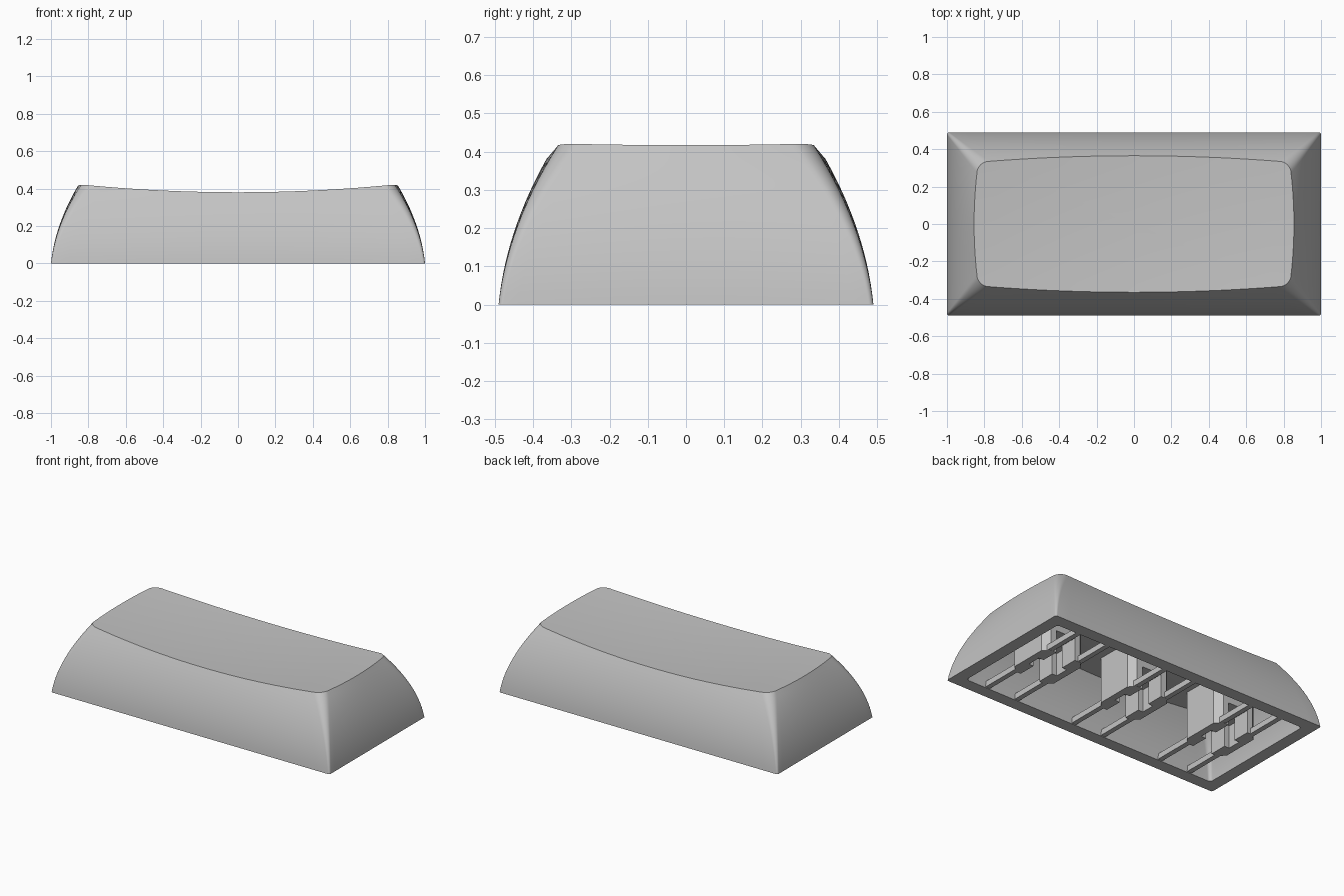
import bpy, bmesh, math

cube = bpy.data.objects.get("Cube")
if cube:
    bpy.data.objects.remove(cube, do_unlink=True)

grey = bpy.data.materials.new("mid_grey")
grey.use_nodes = True
grey.diffuse_color = (0.55, 0.55, 0.55, 1)
grey.node_tree.nodes["Principled BSDF"].inputs["Base Color"].default_value = grey.diffuse_color


def finish(name, bm, smooth=True):
    bmesh.ops.recalc_face_normals(bm, faces=bm.faces)
    mesh = bpy.data.meshes.new(name)
    bm.to_mesh(mesh)
    bm.free()
    mesh.materials.append(grey)
    obj = bpy.data.objects.new(name, mesh)
    bpy.context.collection.objects.link(obj)
    if smooth:
        bpy.ops.object.select_all(action='DESELECT')
        obj.select_set(True)
        bpy.context.view_layer.objects.active = obj
        bpy.ops.object.shade_smooth_by_angle(angle=math.radians(30))
    return obj


def outline(hx, hy, r, bow_x=0, bow_y=0, edge=12, corner=8):
    """Rounded rectangle whose sides bow outwards, counter-clockwise."""
    cx, cy = hx - bow_x - r, hy - bow_y - r
    quarter = []
    for i in range(edge):                       # right side, upper half
        u = i / edge
        quarter.append((hx - bow_x * u * u, cy * u))
    for i in range(corner + 1):
        a = math.pi / 2 * i / corner
        quarter.append((cx + r * math.cos(a), cy + r * math.sin(a)))
    for i in range(edge - 1, -1, -1):           # upper side, right half
        u = i / edge
        quarter.append((cx * u, hy - bow_y * u * u))
    left = [(-x, y) for x, y in reversed(quarter[:-1])]
    upper = quarter + left
    return upper + [(-x, -y) for x, y in upper[1:-1]]


def dish(x, y):
    return 0.372 + 0.061 * (x * x + y * y)


def wall_rings(base, rim, drop, steps=14):
    """Convex side wall from the base outline up to the rim outline."""
    rings = []
    for s in range(steps + 1):
        t = s / steps
        f = 0.3 * t + 0.7 * t * t
        rings.append([(bx + (rx - bx) * f, by + (ry - by) * f, t * (dish(rx, ry) - drop))
                      for (bx, by), (rx, ry) in zip(base, rim)])
    return rings


def cap_rings(rim, drop, steps=8):
    """Concentric rings of a dished surface, from the middle outwards."""
    rings = []
    for s in range(1, steps):
        k = s / steps
        rings.append([(x * k, y * k, dish(x * k, y * k) - drop) for x, y in rim])
    return rings


# Hollow shell: dished top, outer wall, bottom lip, inner wall, ceiling
TOP = 0.075
rim = outline(0.855, 0.365, 0.065, 0.015, 0.03)
base = outline(1.0, 0.49, 0.012)
inner_rim = outline(0.785, 0.295, 0.05, 0.01, 0.02)
inner_base = outline(0.92, 0.41, 0.02)
rings = (cap_rings(rim, 0) + wall_rings(base, rim, 0)[::-1]
         + wall_rings(inner_base, inner_rim, TOP) + cap_rings(inner_rim, TOP)[::-1])
bm = bmesh.new()
loops = [[bm.verts.new(p) for p in ring] for ring in rings]
n = len(rim)
for a, b in zip(loops, loops[1:]):
    for i in range(n):
        j = (i + 1) % n
        bm.faces.new((a[i], a[j], b[j], b[i]))
for loop, z in ((loops[0], dish(0, 0)), (loops[-1], dish(0, 0) - TOP)):
    mid = bm.verts.new((0, 0, z))
    for i in range(n):
        bm.faces.new((mid, loop[i], loop[(i + 1) % n]))
finish("shell", bm)


def prism(bm, points, z0, z1):
    face = bm.faces.new([bm.verts.new((x, y, z0)) for x, y in points])
    out = bmesh.ops.extrude_face_region(bm, geom=[face])
    verts = [g for g in out["geom"] if isinstance(g, bmesh.types.BMVert)]
    bmesh.ops.translate(bm, verts=verts, vec=(0, 0, z1 - z0))


def box(bm, x0, x1, y0, y1, z0, z1):
    prism(bm, [(x0, y0), (x1, y0), (x1, y1), (x0, y1)], z0, z1)


# Half of a socket wall: bracket with a notch for the cross-shaped hole
half = [(0.105, 0), (0.105, 0.045), (0.07, 0.045), (0.07, 0.16), (0.11, 0.16), (0.15, 0.12)]
bracket = half[1:] + [(x, -y) for x, y in reversed(half[1:])]

# Three sockets, each braced to the front and back walls by thin ribs
for label, px in (("right", -0.65), ("middle", 0), ("left", 0.65)):
    bm = bmesh.new()
    for side in (-1, 1):
        prism(bm, [(px + side * x, y) for x, y in bracket], 0.003, 0.32)
    box(bm, px - 0.106, px + 0.106, -0.159, 0.159, 0.15, 0.32)
    finish(label + "_socket", bm, smooth=False)
    bm = bmesh.new()
    for side in (-1, 1):
        x = px + side * 0.11
        for end in (-1, 1):
            y0, y1 = sorted((end * 0.13, end * 0.415))
            box(bm, x - 0.016, x + 0.016, y0, y1, 0.004, 0.04)
    finish(label + "_ribs", bm, smooth=False)
